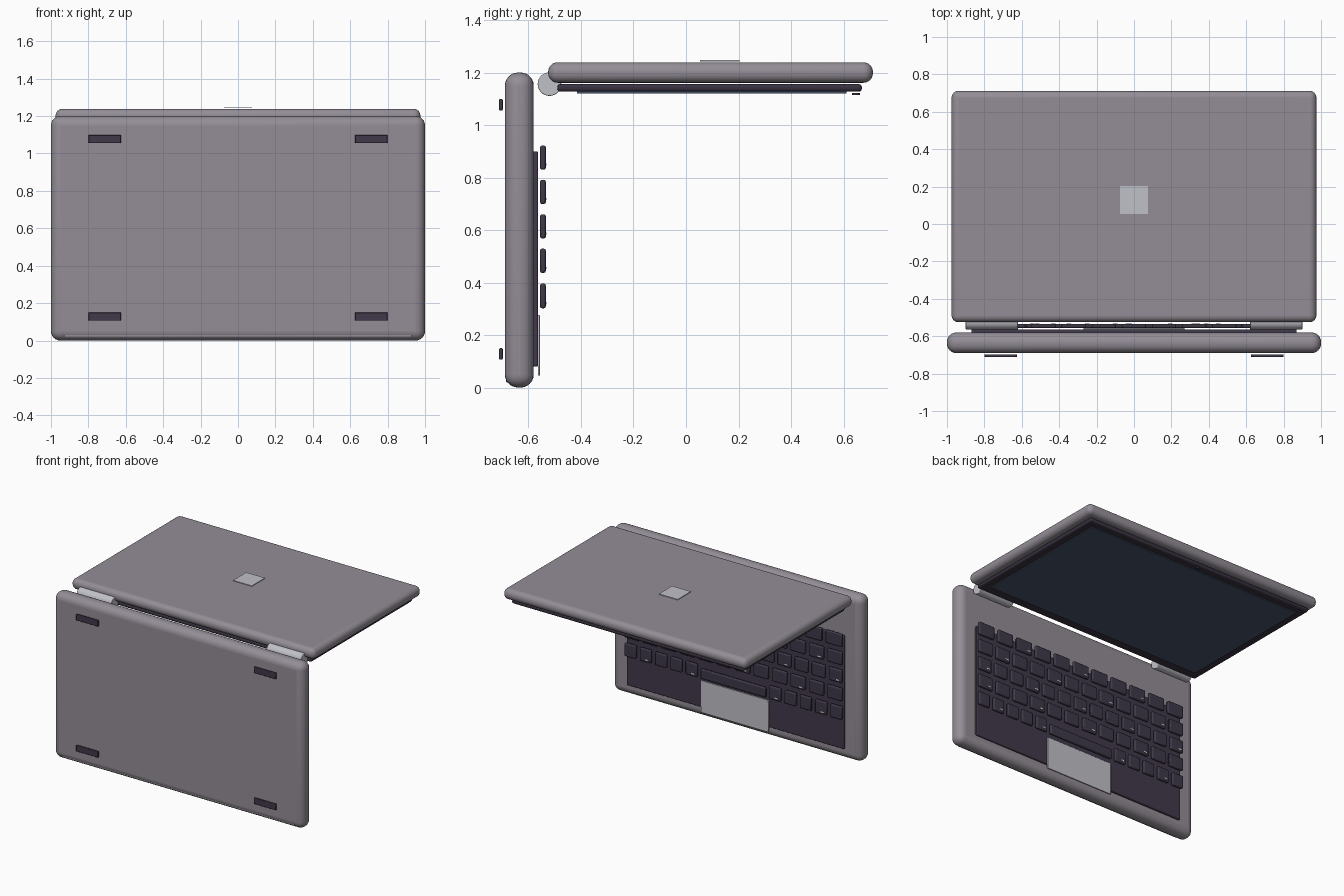
import bpy
from math import radians, pi

if "Cube" in bpy.data.objects:
    bpy.data.objects.remove(bpy.data.objects["Cube"], do_unlink=True)


def material(name, r, g, b):
    m = bpy.data.materials.new(name)
    m.use_nodes = True
    m.diffuse_color = (r, g, b, 1)
    m.node_tree.nodes["Principled BSDF"].inputs["Base Color"].default_value = (r, g, b, 1)
    return m


BODY = material("warm grey metal", 0.295, 0.268, 0.305)
SILVER = material("light silver", 0.53, 0.53, 0.58)
DARK = material("dark plum", 0.052, 0.041, 0.07)
KEYCAP = material("keycap plum", 0.05, 0.041, 0.067)
BEZEL = material("bezel black", 0.042, 0.032, 0.053)
GLASS = material("screen blue", 0.06, 0.088, 0.15)
MARK = material("mark white", 0.8, 0.8, 0.82)


def finish(ob, name, mat, bevel=0, segments=3):
    """Name, colour, round and smooth an object."""
    ob.name = name
    ob.data.materials.append(mat)
    if bevel:
        mod = ob.modifiers.new("rounding", 'BEVEL')
        mod.width = bevel
        mod.segments = segments
        mod.limit_method = 'ANGLE'
    bpy.ops.object.shade_smooth_by_angle(angle=radians(40))
    return ob


def box(name, x, y, z, mat, bevel=0, segments=3):
    """Box from (low, high) ranges on each axis."""
    ranges = (x, y, z)
    bpy.ops.mesh.primitive_cube_add(size=1, location=[(a + b) / 2 for a, b in ranges])
    ob = bpy.context.object
    ob.scale = [b - a for a, b in ranges]
    bpy.ops.object.transform_apply(location=False, rotation=False, scale=True)
    return finish(ob, name, mat, bevel, segments)


def cylinder(name, centre, radius, depth, axis_rotation, mat, bevel=0):
    bpy.ops.mesh.primitive_cylinder_add(vertices=32, radius=radius, depth=depth,
                                        location=centre, rotation=axis_rotation)
    return finish(bpy.context.object, name, mat, bevel)


# Upright base with its front lip
box("base", (-1, 1), (-0.69, -0.58), (0, 1.2), BODY, 0.05, 6)
box("front_lip", (-0.93, 0.93), (-0.685, -0.65), (0.019, 0.035), BODY, 0.002, 2)

# Keyboard tray and touchpad
box("keyboard_tray", (-0.87, 0.87), (-0.585, -0.563), (0.08, 0.9), DARK, 0.006)
box("touchpad", (-0.27, 0.27), (-0.564, -0.557), (0.045, 0.277), SILVER, 0.002, 2)

# Keys
KEY_Y = (-0.556, -0.534)
GAP = 0.033
HALF = 0.87


def key(name, x, z, marked):
    box(name, x, KEY_Y, z, KEYCAP, 0.007, 2)
    if marked:
        mx = x[0] + 0.03
        box(name + "_mark", (mx - 0.012, mx + 0.012), (KEY_Y[1] - 0.002, KEY_Y[1] + 0.002),
            (z[0] + 0.015, z[0] + 0.023), MARK)


def key_row(row, start, end, count, z):
    pitch = (end - start + GAP) / count
    for i in range(count):
        x = start + i * pitch
        key(f"key_{row}_{i + 1}", (x, x + pitch - GAP), z, (i + row) % 3 == 0)


for row, count in enumerate((11, 12, 13, 12)):
    z = 0.83 - row * 0.131
    key_row(row + 1, -HALF, HALF, count, (z, z + 0.092))
bottom = (0.302, 0.396)
key_row(5, -HALF, -0.29, 5, bottom)
key_row(6, 0.29, HALF, 5, bottom)
key("space_bar", (-0.26, 0.26), (0.302, 0.372), False)

# Feet on the underside of the base
for side, sx in (("left", 1), ("right", -1)):
    for level, z in (("lower", 0.106), ("upper", 1.055)):
        x = sorted((sx * 0.625, sx * 0.8))
        box(f"{level}_{side}_foot", x, (-0.712, -0.698), (z, z + 0.044), DARK, 0.004, 2)
    # Hinge barrels
    cylinder(f"{side}_hinge", (sx * 0.76, -0.52, 1.156), 0.045, 0.28, (0, pi / 2, 0), SILVER, 0.004)

# Lid, screen and camera
box("lid", (-0.975, 0.975), (-0.525, 0.712), (1.161, 1.239), BODY, 0.036, 6)
box("screen_bezel", (-0.93, 0.93), (-0.49, 0.67), (1.127, 1.156), BEZEL, 0.012)
box("screen", (-0.87, 0.87), (-0.415, 0.612), (1.12, 1.13), GLASS)
cylinder("camera", (0, 0.647, 1.118), 0.015, 0.008, (0, 0, 0), DARK)

# Square plate on the lid
box("lid_plate", (-0.076, 0.074), (0.053, 0.203), (1.242, 1.247), SILVER)
